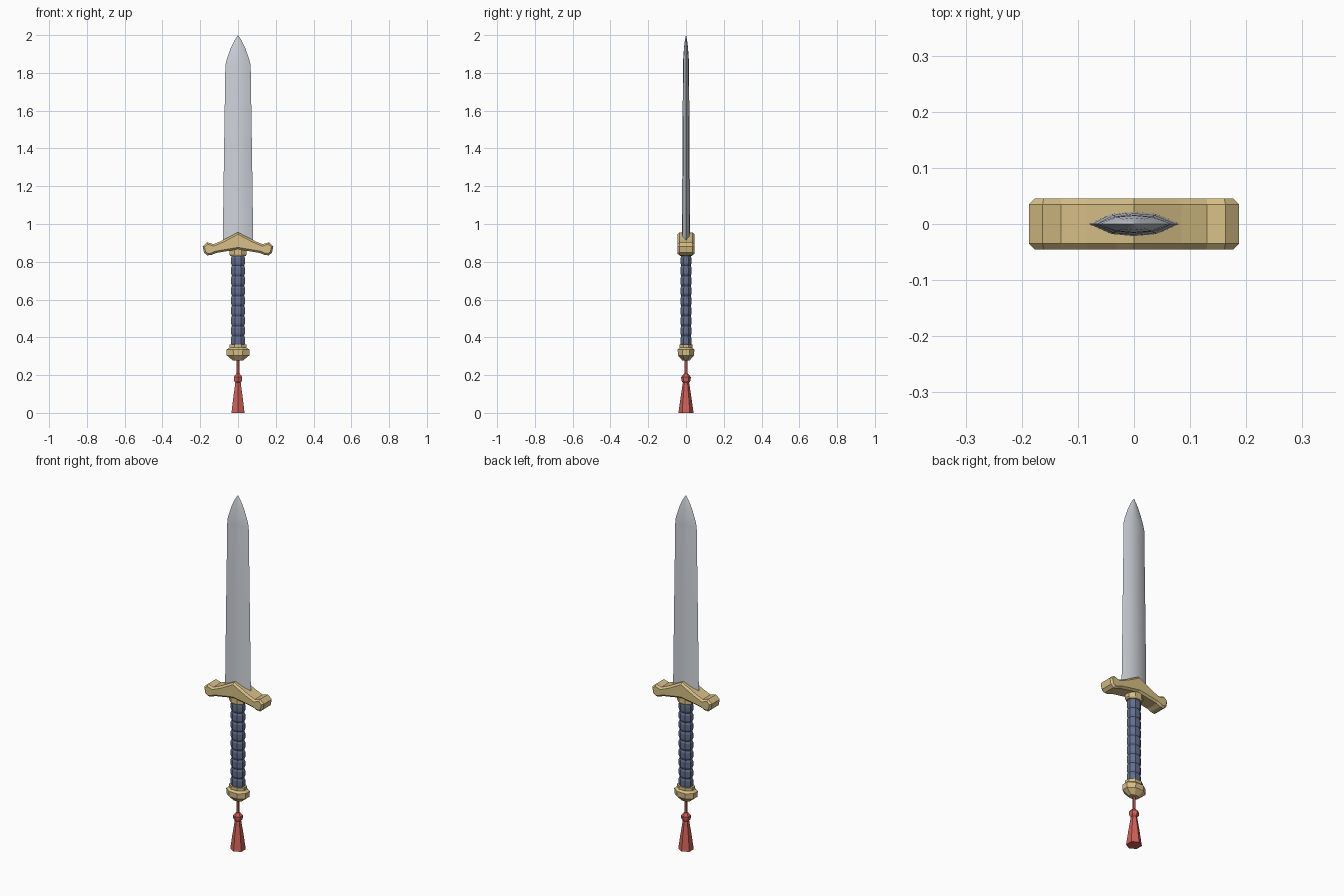
import bpy, bmesh
from math import cos, sin, pi, radians

if "Cube" in bpy.data.objects:
    bpy.data.objects.remove(bpy.data.objects["Cube"])


def material(name, rgb):
    m = bpy.data.materials.new(name)
    m.diffuse_color = (*rgb, 1)
    m.use_nodes = True
    m.node_tree.nodes["Principled BSDF"].inputs["Base Color"].default_value = m.diffuse_color
    return m


steel = material("steel", (0.62, 0.65, 0.70))
gold = material("gold", (0.68, 0.52, 0.24))
navy = material("navy_wrap", (0.13, 0.16, 0.27))
red = material("red_cord", (0.62, 0.12, 0.10))


def finish(name, bm, mat):
    bmesh.ops.recalc_face_normals(bm, faces=bm.faces)
    me = bpy.data.meshes.new(name)
    bm.to_mesh(me)
    bm.free()
    me.materials.append(mat)
    ob = bpy.data.objects.new(name, me)
    bpy.context.collection.objects.link(ob)
    return ob


def loft(name, section, levels, mat):
    """Skin a unit section through levels of (z, x scale, y scale)."""
    bm = bmesh.new()
    rings = [[bm.verts.new((x * sx, y * sy, z)) for x, y in section]
             for z, sx, sy in levels]
    n = len(section)
    for a, b in zip(rings, rings[1:]):
        for i in range(n):
            j = (i + 1) % n
            bm.faces.new((a[i], a[j], b[j], b[i]))
    bm.faces.new(rings[0])
    bm.faces.new(rings[-1])
    return finish(name, bm, mat)


def polygon(n, turn=0.0, r=1.0):
    return [(r * cos(turn + 2 * pi * i / n), r * sin(turn + 2 * pi * i / n))
            for i in range(n)]


octagon = polygon(8, pi / 8, 1 / cos(pi / 8))
hexagon = polygon(6, pi / 2)

# Blade: ridged section with thin edges, tapering to a curved point
blade_section = [(1, 0), (0.5, 0.82), (0, 1), (-0.5, 0.82),
                 (-1, 0), (-0.5, -0.82), (0, -1), (0.5, -0.82)]
blade = loft("blade", blade_section,
             [(0.88, 0.081, 0.022), (1.38, 0.074, 0.019), (1.84, 0.067, 0.016),
              (1.87, 0.060, 0.015), (1.93, 0.039, 0.011), (1.97, 0.020, 0.006),
              (2.0, 0.0008, 0.0005)], steel)
bpy.context.view_layer.objects.active = blade
blade.select_set(True)
bpy.ops.object.shade_smooth_by_angle(angle=radians(35))

# Crossguard: mirrored half profile, extruded and chamfered front and back
half = [(0.035, 0.938), (0.085, 0.912), (0.130, 0.893), (0.163, 0.903),
        (0.187, 0.882), (0.180, 0.848), (0.163, 0.834), (0.140, 0.836),
        (0.118, 0.846), (0.060, 0.856)]
profile = [(0, 0.956)] + half + [(0, 0.866)] + [(-x, z) for x, z in reversed(half)]
bm = bmesh.new()
front = [bm.verts.new((x, -0.035, z)) for x, z in profile]
back = [bm.verts.new((x, 0.035, z)) for x, z in profile]
for i in range(len(profile)):
    j = (i + 1) % len(profile)
    bm.faces.new((front[i], front[j], back[j], back[i]))
caps = [bm.faces.new(front), bm.faces.new(back)]
bmesh.ops.recalc_face_normals(bm, faces=bm.faces)
bmesh.ops.inset_region(bm, faces=caps, thickness=0.01, depth=0.01)
finish("crossguard", bm, gold)

# Collar under the guard
loft("collar", octagon, [(0.83, 0.040, 0.032), (0.838, 0.046, 0.036),
                         (0.885, 0.046, 0.036)], gold)

# Wrapped grip: nine swelling ribs
ribs, z0, z1 = 9, 0.355, 0.832
step = (z1 - z0) / ribs
grip = []
for i in range(ribs):
    for t, s in ((0.0, 0.87), (0.22, 1.0), (0.78, 1.0)):
        grip.append((z0 + (i + t) * step, 0.037 * s, 0.029 * s))
grip.append((z1, 0.032, 0.025))
loft("grip", octagon, grip, navy)

# Pommel
loft("pommel", octagon, [(0.278, 0.028, 0.020), (0.305, 0.060, 0.043),
                         (0.335, 0.061, 0.044), (0.345, 0.046, 0.034),
                         (0.362, 0.046, 0.034)], gold)

# Hanging cord, knot and tassel
loft("cord", hexagon, [(0.19, 0.008, 0.008), (0.285, 0.008, 0.008)], red)
loft("knot", hexagon, [(0.155, 0.012, 0.012), (0.170, 0.024, 0.024),
                       (0.190, 0.026, 0.026), (0.208, 0.010, 0.010)], red)
loft("tassel", hexagon, [(0.0, 0.040, 0.040), (0.08, 0.029, 0.029),
                         (0.163, 0.016, 0.016)], red)
